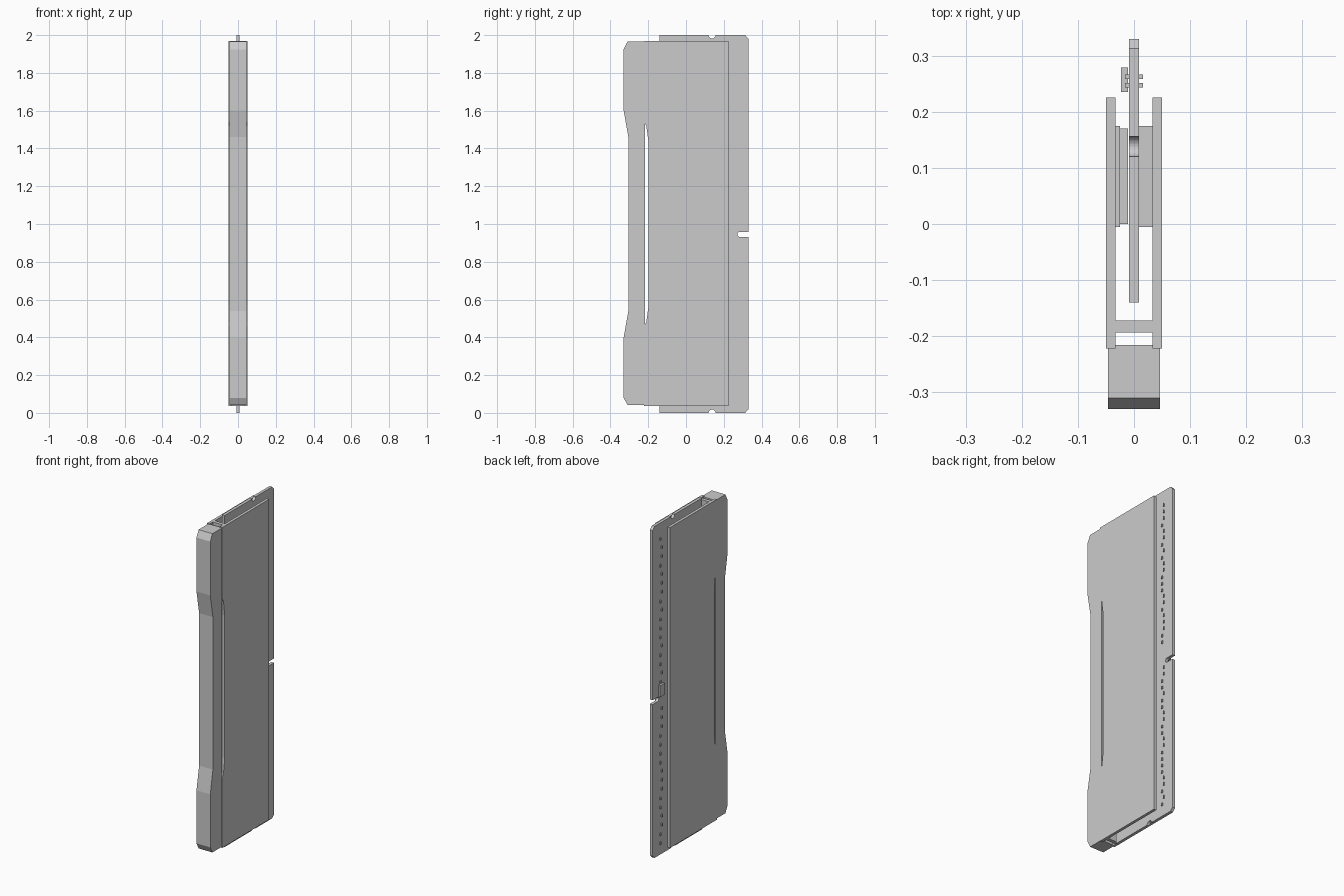
import bpy
import bmesh
import math
import random

random.seed(4)
old = bpy.data.objects.get("Cube")
if old:
    bpy.data.objects.remove(old, do_unlink=True)

grey = bpy.data.materials.new("light grey")
grey.use_nodes = True
colour = (0.6, 0.6, 0.6, 1)
grey.diffuse_color = colour
grey.node_tree.nodes["Principled BSDF"].inputs["Base Color"].default_value = colour


def finish(name, bm):
    bmesh.ops.recalc_face_normals(bm, faces=bm.faces)
    mesh = bpy.data.meshes.new(name)
    bm.to_mesh(mesh)
    bm.free()
    mesh.materials.append(grey)
    obj = bpy.data.objects.new(name, mesh)
    bpy.context.collection.objects.link(obj)
    return obj


def slab(name, outline, x0, x1):
    """Extrude a (y, z) outline from x0 to x1."""
    bm = bmesh.new()
    face = bm.faces.new([bm.verts.new((x0, y, z)) for y, z in outline])
    ext = bmesh.ops.extrude_face_region(bm, geom=[face])
    verts = [v for v in ext["geom"] if isinstance(v, bmesh.types.BMVert)]
    bmesh.ops.translate(bm, verts=verts, vec=(x1 - x0, 0, 0))
    return finish(name, bm)


def add_box(bm, x, y, z):
    """Add a box from three (low, high) ranges."""
    new = bmesh.ops.create_cube(bm, size=1)["verts"]
    for v in new:
        v.co = [(a + b) / 2 + c * (b - a) for (a, b), c in zip((x, y, z), v.co)]


def box(name, x, y, z):
    bm = bmesh.new()
    add_box(bm, x, y, z)
    return finish(name, bm)


def arc(y, z, r, start, end, steps=10):
    angles = [math.radians(start + (end - start) * i / steps) for i in range(steps + 1)]
    return [(y + r * math.cos(a), z + r * math.sin(a)) for a in angles]


# Circuit board with a key slot, end notches and clipped corners
board = [(-0.14, 0), (0.12, 0)]
board += arc(0.138, 0, 0.018, 180, 0)
board += [(0.313, 0), (0.33, 0.018), (0.33, 0.932)]
board += arc(0.285, 0.945, 0.013, 270, 90)
board += [(0.33, 0.958), (0.33, 1.982), (0.313, 2)]
board += arc(0.138, 2, 0.018, 0, -180)
board += [(-0.14, 2)]
slab("circuit_board", board, -0.009, 0.009)

# Side plates with a long shallow recess in the front edge
low, high = 0.037, 1.97
plate = [(-0.222, low), (0.225, low), (0.225, high), (-0.222, high),
         (-0.222, 1.54), (-0.21, 1.52), (-0.198, 1.43),
         (-0.198, 0.57), (-0.21, 0.48), (-0.222, 0.46)]
for side, a, b in (("left", 0.033, 0.05), ("right", -0.05, -0.033)):
    slab(side + "_plate", plate, a, b)

# Front cover with a waisted grip and clipped ends
cover = [(-0.216, 0.042), (-0.31, 0.042), (-0.33, 0.08), (-0.33, 0.4),
         (-0.305, 0.54), (-0.305, 1.46), (-0.33, 1.6),
         (-0.33, 1.925), (-0.31, 1.965), (-0.216, 1.965)]
slab("front_cover", cover, -0.046, 0.046)

# Spacer bar and thermal pads between the plates
box("spacer_bar", (-0.033, 0.033), (-0.193, -0.172), (low, high))
box("left_pad", (0.009, 0.033), (-0.005, 0.175), (0.06, 1.94))
box("right_pad", (-0.033, -0.025), (-0.005, 0.175), (0.06, 1.94))

# Row of memory chips
chips = bmesh.new()
for i in range(8):
    z = 0.17 + 0.237 * i
    add_box(chips, (-0.025, -0.011), (0, 0.17), (z - 0.09, z + 0.09))
finish("memory_chips", chips)

# Controller chip with feet
controller = bmesh.new()
add_box(controller, (-0.023, -0.011), (0.235, 0.279), (0.96, 1.03))
for y in (0.247, 0.262):
    add_box(controller, (-0.012, -0.009), (y - 0.003, y + 0.003), (0.97, 1.02))
finish("controller_chip", controller)

# Tiny components along both faces of the board
for side, sign, pitch in (("left", 1, 0.04), ("right", -1, 0.054)):
    parts = bmesh.new()
    z = 0.07
    while z < 1.94:
        if abs(z - 0.98) > 0.055:
            y = random.choice((0.247, 0.262))
            ends = sorted((sign * 0.009, sign * 0.016))
            add_box(parts, ends, (y - 0.004, y + 0.004), (z - 0.008, z + 0.008))
        z += pitch
    finish(side + "_small_components", parts)
